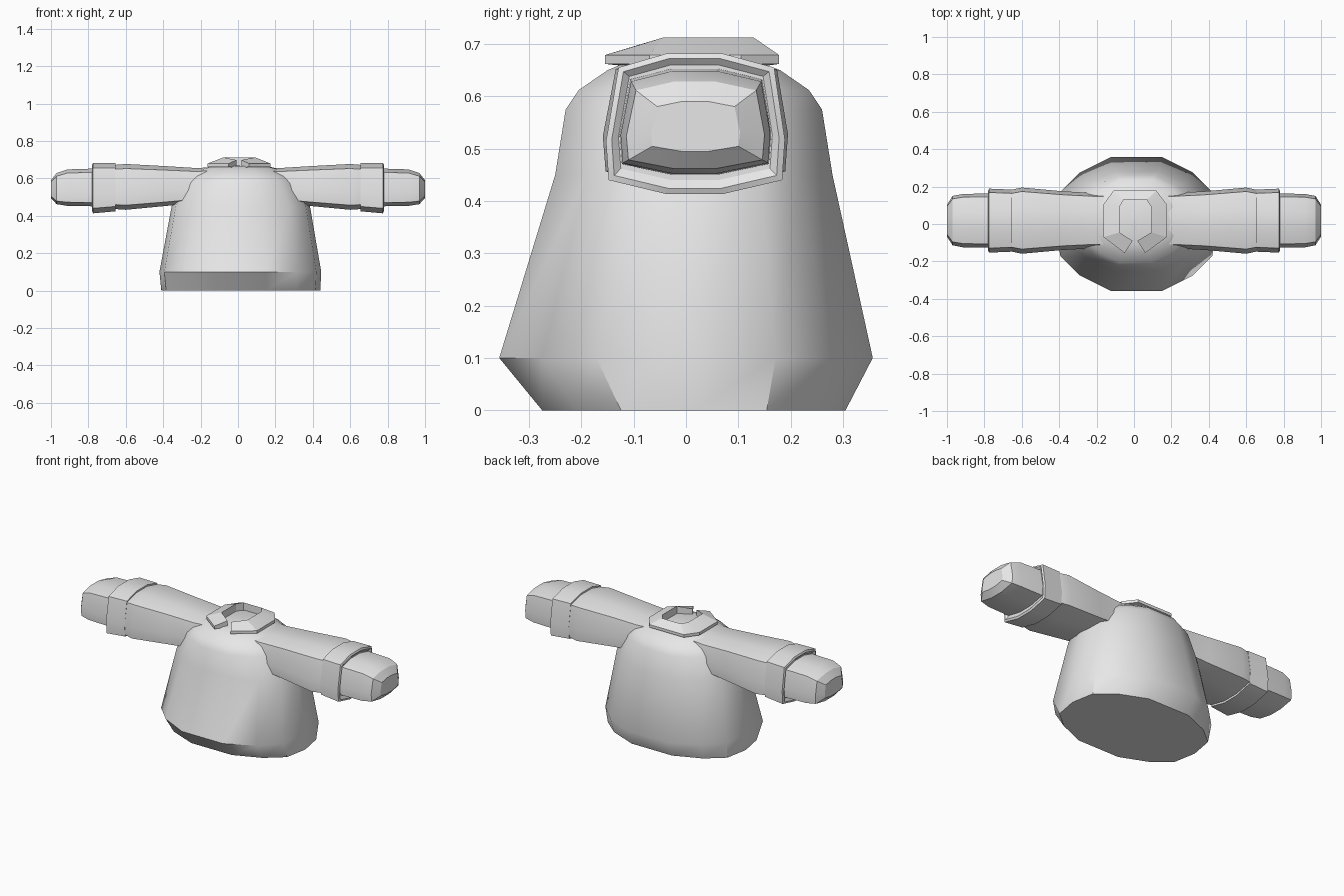
import bpy, bmesh, math

if "Cube" in bpy.data.objects:
    bpy.data.objects.remove(bpy.data.objects["Cube"])

grey = bpy.data.materials.new("plain grey")
grey.diffuse_color = (0.8, 0.8, 0.8, 1)
grey.use_nodes = True
grey.node_tree.nodes["Principled BSDF"].inputs["Base Color"].default_value = grey.diffuse_color


def finish(name, rings, caps=True, closed=True, angle=30):
    """Skin a list of equal-length point rings into one object."""
    bm = bmesh.new()
    vs = [[bm.verts.new(p) for p in r] for r in rings]
    n = len(rings[0])
    for a, b in zip(vs, vs[1:]):
        for i in range(n if closed else n - 1):
            j = (i + 1) % n
            bm.faces.new((a[i], a[j], b[j], b[i]))
    if caps:
        bm.faces.new(vs[0])
        bm.faces.new(vs[-1])
    bmesh.ops.recalc_face_normals(bm, faces=bm.faces[:])
    me = bpy.data.meshes.new(name)
    bm.to_mesh(me)
    bm.free()
    me.materials.append(grey)
    ob = bpy.data.objects.new(name, me)
    bpy.context.collection.objects.link(ob)
    bpy.ops.object.select_all(action='DESELECT')
    ob.select_set(True)
    bpy.context.view_layer.objects.active = ob
    bpy.ops.object.shade_smooth_by_angle(angle=math.radians(angle))
    return ob


# Torso: bell-shaped, rings are (z, x min, x max, y min, y max)
quarter = [(1, 0), (.94, .48), (.70, .77), (.32, 1)]
section = (quarter + [(-x, y) for x, y in reversed(quarter)]
           + [(-x, -y) for x, y in quarter[1:]]
           + [(x, -y) for x, y in reversed(quarter[1:])])
levels = [(0, -.41, .44, -.275, .305), (.1, -.42, .445, -.357, .357),
          (.45, -.355, .385, -.25, .28), (.575, -.295, .32, -.23, .26),
          (.612, -.26, .285, -.205, .235), (.65, -.20, .22, -.15, .18),
          (.667, -.13, .15, -.11, .13)]
finish("torso", [[((a + b) / 2 + x * (b - a) / 2, (c + d) / 2 + y * (d - c) / 2, z)
                  for x, y in section] for z, a, b, c, d in levels], angle=38)

# Arms: ten-sided section, rings are (x, half width, z min, z max)
arm = [(-.32, 1), (.3, 1), (.88, .8), (1, -.22), (.97, -.8),
       (.3, -1), (-.32, -1), (-.97, -.8), (-1, -.25), (-.86, .8)]
parts = {
    "sleeve": [(.0, .145, .50, .668), (.22, .148, .47, .655), (.38, .157, .453, .665),
               (.60, .177, .432, .677), (.66, .164, .436, .672)],
    "cuff": [(.655, .166, .424, .682), (.775, .171, .413, .682),
             (.78, .160, .424, .672), (.77, .147, .440, .660)],
    "hand": [(.62, .147, .448, .657), (.912, .143, .453, .648),
             (.97, .132, .462, .628), (1.0, .085, .495, .59)],
}
for side, s in (("right", 1), ("left", -1)):
    for part, rings in parts.items():
        finish(f"{side}_{part}",
               [[(s * x, .018 + u * w, (lo + hi) / 2 + v * (hi - lo) / 2)
                 for u, v in arm] for x, w, lo, hi in rings])

# Collar: sloping band around the neck with a notch at the front
outer = [(-.05, -.155), (-.163, -.07), (-.163, .105), (-.11, .178),
         (.12, .178), (.175, .105), (.175, -.07), (.06, -.155)]
inner = [(-.008, -.09), (-.078, -.045), (-.078, .09), (-.055, .13),
         (.068, .13), (.093, .09), (.093, -.045), (.018, -.09)]
collar = []
for (ox, oy), (ix, iy) in zip(outer, inner):
    top = .712 if iy > -.08 else .698
    collar.append([(ox, oy, .662), (ox, oy, .679), (ix, iy, top), (ix, iy, .655)])
finish("collar", collar, angle=20)
